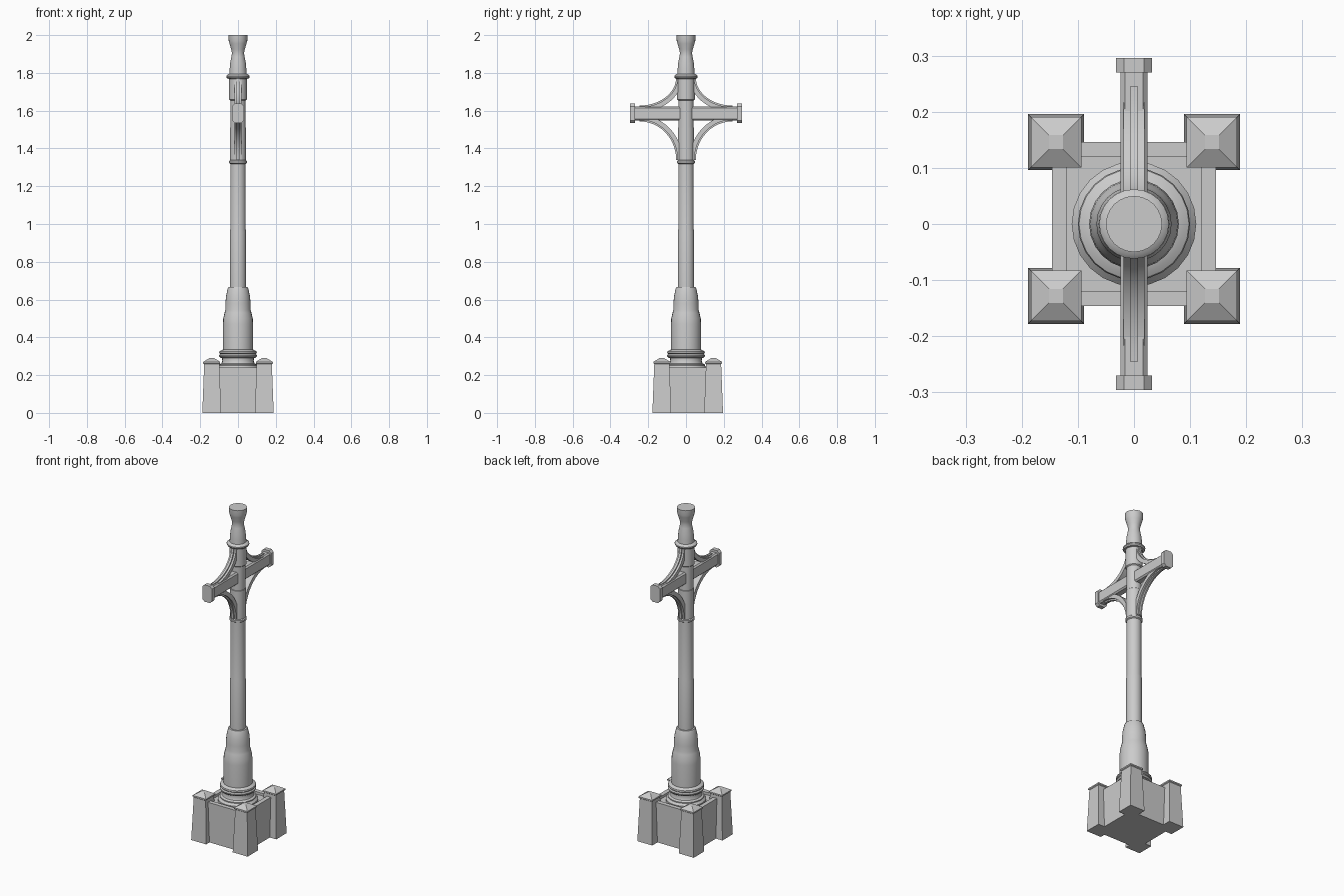
import bpy, bmesh, math

if "Cube" in bpy.data.objects:
    bpy.data.objects.remove(bpy.data.objects["Cube"])


def finish(name, bm, smooth=False):
    bmesh.ops.recalc_face_normals(bm, faces=bm.faces)
    me = bpy.data.meshes.new(name)
    bm.to_mesh(me)
    bm.free()
    ob = bpy.data.objects.new(name, me)
    bpy.context.collection.objects.link(ob)
    if smooth:
        bpy.ops.object.select_all(action='DESELECT')
        ob.select_set(True)
        bpy.context.view_layer.objects.active = ob
        bpy.ops.object.shade_smooth_by_angle(angle=math.radians(35))
    return ob


def loft(bm, rings):
    """Skin a stack of equal-length point rings and cap both ends."""
    vs = [[bm.verts.new(p) for p in r] for r in rings]
    n = len(vs[0])
    for a, b in zip(vs, vs[1:]):
        for i in range(n):
            bm.faces.new((a[i], a[(i + 1) % n], b[(i + 1) % n], b[i]))
    bm.faces.new(vs[0][::-1])
    bm.faces.new(vs[-1])


def square(x, y, h, z):
    return [(x + sx * h, y + sy * h, z)
            for sx, sy in ((-1, -1), (1, -1), (1, 1), (-1, 1))]


def lathe(name, profile, n=24):
    bm = bmesh.new()
    loft(bm, [[(r * math.cos(2 * math.pi * i / n), r * math.sin(2 * math.pi * i / n), z)
               for i in range(n)] for r, z in profile])
    return finish(name, bm, True)


# base block with a shallow recessed top
bm = bmesh.new()
loft(bm, [square(0, 0, h, z) for h, z in
          ((.146, 0), (.146, .24), (.12, .24), (.12, .225))])
finish("base_block", bm)

# four tapered corner posts with pyramid caps
for x in (-.139, .139):
    for y in (-.128, .146):
        bm = bmesh.new()
        loft(bm, [square(x, y, h, z) for h, z in
                  ((.05, 0), (.04, .258), (.045, .262), (.045, .27), (.0125, .29))])
        finish("corner_post", bm)

# turned lower column
lathe("column_base", [
    (.111, .222), (.111, .238), (.1, .25), (.1, .256), (.088, .262), (.083, .275),
    (.085, .29), (.094, .292), (.1, .3), (.1, .305), (.094, .311),
    (.094, .313), (.1, .318), (.098, .326), (.088, .332), (.08, .335),
    (.08, .47), (.078, .5), (.071, .53), (.067, .545), (.067, .58),
    (.063, .62), (.054, .66), (.051, .666), (.04, .667)])

# shaft
lathe("shaft", [(.043, .65), (.043, .96), (.041, .97), (.041, 1.34), (.041, 1.8)])
lathe("lower_collar", [(.041, 1.318), (.048, 1.323), (.048, 1.333), (.043, 1.338),
                       (.043, 1.51), (.041, 1.512)])
lathe("upper_sleeve", [(.041, 1.655), (.047, 1.66), (.047, 1.77), (.041, 1.775)])

# ring and finial
lathe("finial", [
    (.045, 1.768), (.057, 1.77), (.062, 1.777), (.062, 1.784), (.056, 1.79),
    (.046, 1.794), (.044, 1.82), (.042, 1.85), (.035, 1.885), (.032, 1.905),
    (.036, 1.925), (.045, 1.955), (.049, 1.97), (.05, 2.0)])


# crossbar: chamfered section swept along y
def section(w, h, c, y, z=1.586):
    pts = [(w - c, -h), (w, -h + c), (w, h - c), (w - c, h),
           (-w + c, h), (-w, h - c), (-w, -h + c), (-w + c, -h)]
    return [(px, y, z + pz) for px, pz in pts]


bm = bmesh.new()
loft(bm, [section(.024, .037, .008, -.28), section(.024, .037, .008, .28)])
finish("crossbar", bm)
for s in (-1, 1):
    bm = bmesh.new()
    loft(bm, [section(.032, .051, .014, s * .27), section(.032, .051, .014, s * .296)])
    finish("crossbar_end", bm)


# curved brackets: wide band plus a narrow rib on its concave face
def bracket(name, side, up, a, b, cz, half, inner, outer, n=12):
    bm = bmesh.new()
    rings = []
    for i in range(n + 1):
        t = math.pi / 2 * i / n
        ring = []
        for x, off in ((-half, inner), (half, inner), (half, outer), (-half, outer)):
            ring.append((x, side * (.245 - (a + off) * math.cos(t)),
                         cz - up * (b + off) * math.sin(t)))
        rings.append(ring)
    loft(bm, rings)
    finish(name, bm, True)


for side in (-1, 1):
    for up, b, cz in ((1, .15, 1.775), (-1, .205, 1.34)):
        bracket("bracket_band", side, up, .195, b, cz, .019, .006, .03)
        bracket("bracket_rib", side, up, .195, b, cz, .007, -.002, .008)
